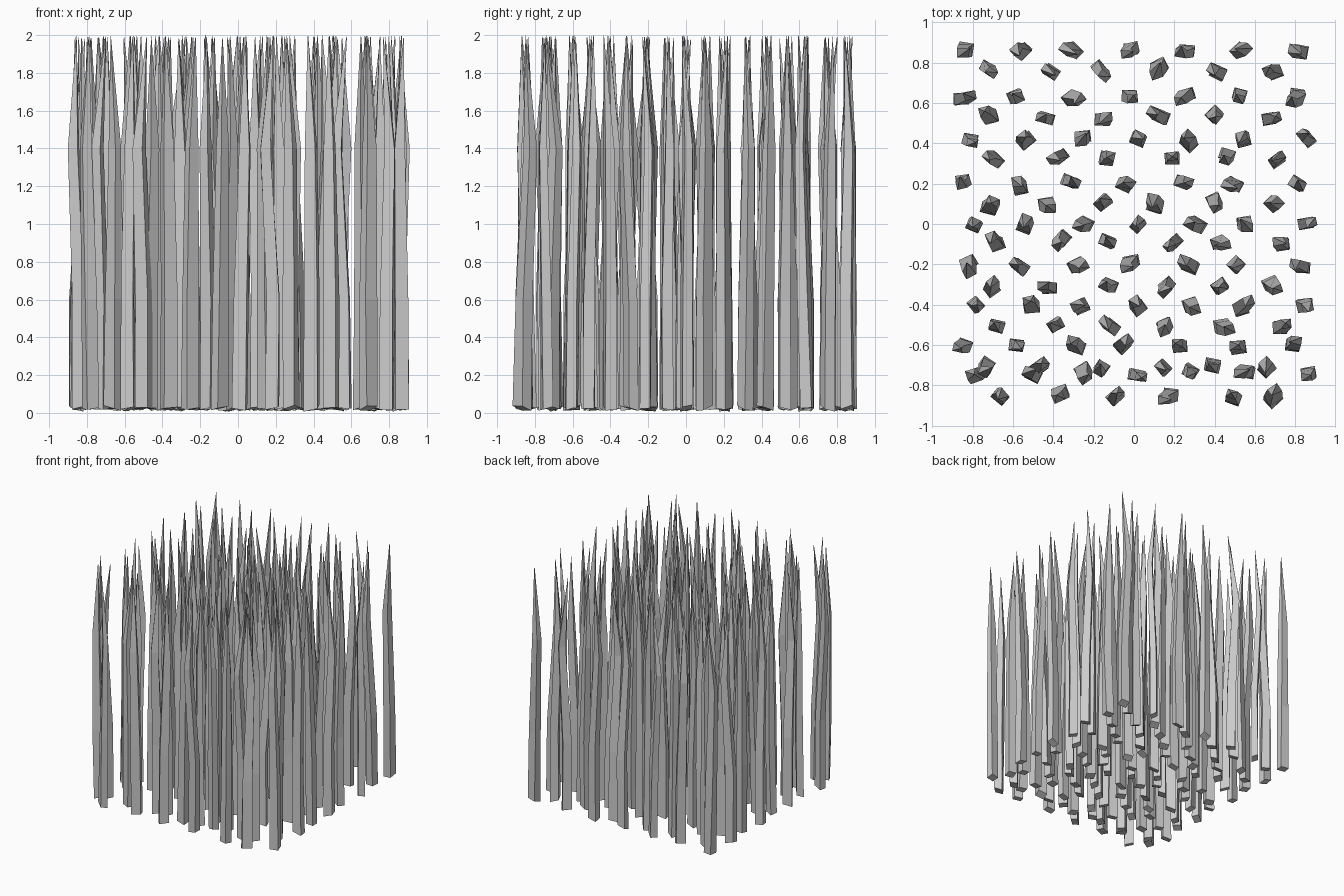
import bpy, bmesh, random
from math import sin, cos, radians, tau

if "Cube" in bpy.data.objects:
    bpy.data.objects.remove(bpy.data.objects["Cube"])

random.seed(11)

# staggered planting rows: y of even columns, y of odd columns
ROW_Y = [(.86, .76), (.63, .53), (.42, .33), (.20, .10), (0, -.09),
         (-.20, -.31), (-.40, -.51), (-.60, -.71), (-.74, -.85)]
# slightly irregular x spacing along each row
ROW_X = [
    (-.84, -.72, -.56, -.42, -.31, -.16, -.02, .12, .25, .41, .53, .69, .81),
    (-.84, -.72, -.58, -.44, -.30, -.15, -.02, .12, .25, .40, .52, .68, .80),
    (-.81, -.70, -.54, -.38, -.26, -.13, .02, .19, .27, .46, .54, .71, .85),
    (-.85, -.71, -.57, -.43, -.31, -.15, -.04, .10, .25, .40, .49, .69, .81),
    (-.79, -.69, -.54, -.36, -.25, -.13, .02, .19, .30, .43, .55, .73, .86),
    (-.82, -.70, -.57, -.43, -.28, -.13, -.02, .16, .27, .43, .51, .69, .82),
    (-.78, -.68, -.51, -.39, -.27, -.12, .02, .15, .29, .45, .54, .73, .85),
    (-.85, -.73, -.58, -.46, -.29, -.16, -.05, .14, .22, .39, .51, .66, .79),
    (-.79, -.66, -.51, -.37, -.25, -.09, .02, .17, .28, .49, .55, .69, .86)]

# blade rings: height, section scale, share of the sideways bend
RINGS = [(.025, 1, -.5), (.6, .95, -.4), (1.4, .75, .9), (1.98, .04, -.2)]


def add_blade(bm, x, y):
    """Four-sided stalk with two bends, tapering to a point."""
    yaw = radians(random.uniform(-50, 50))
    w, d = random.uniform(.033, .039), random.uniform(.026, .032)
    tilt_x, tilt_y = random.uniform(-.35, .35), random.uniform(-.35, .35)
    bend_dir, bend = random.uniform(0, tau), random.uniform(.01, .035)
    y += random.uniform(-.01, .01)
    rings = []
    for i, (z, s, share) in enumerate(RINGS):
        j = .028 if i == 3 else .006
        cx = x + bend * share * cos(bend_dir) + random.uniform(-j, j)
        cy = y + bend * share * sin(bend_dir) + random.uniform(-j, j)
        a = yaw + radians(random.uniform(-6, 6))
        ring = []
        for u, v in ((-1, -1), (1, -1), (1, 1), (-1, 1)):
            px = (u * w * cos(a) - v * d * sin(a)) * s
            py = (u * w * sin(a) + v * d * cos(a)) * s
            dz = px * tilt_x + py * tilt_y if i == 0 else 0
            if i == 3:
                dz = random.uniform(-.01, .02)
            ring.append(bm.verts.new((cx + px, cy + py, max(0, z + dz))))
        rings.append(ring)
    for lo, hi in zip(rings, rings[1:]):
        for k in range(4):
            n = (k + 1) % 4
            bm.faces.new((lo[k], lo[n], hi[n], hi[k]))
    bm.faces.new(rings[0][::-1])
    bm.faces.new(rings[-1])


# field of blades
bm = bmesh.new()
for ys, xs in zip(ROW_Y, ROW_X):
    for col, x in enumerate(xs):
        add_blade(bm, x, ys[col % 2])
mesh = bpy.data.meshes.new("grass_blades")
bm.to_mesh(mesh)
bm.free()
bpy.context.collection.objects.link(bpy.data.objects.new("grass_blades", mesh))
